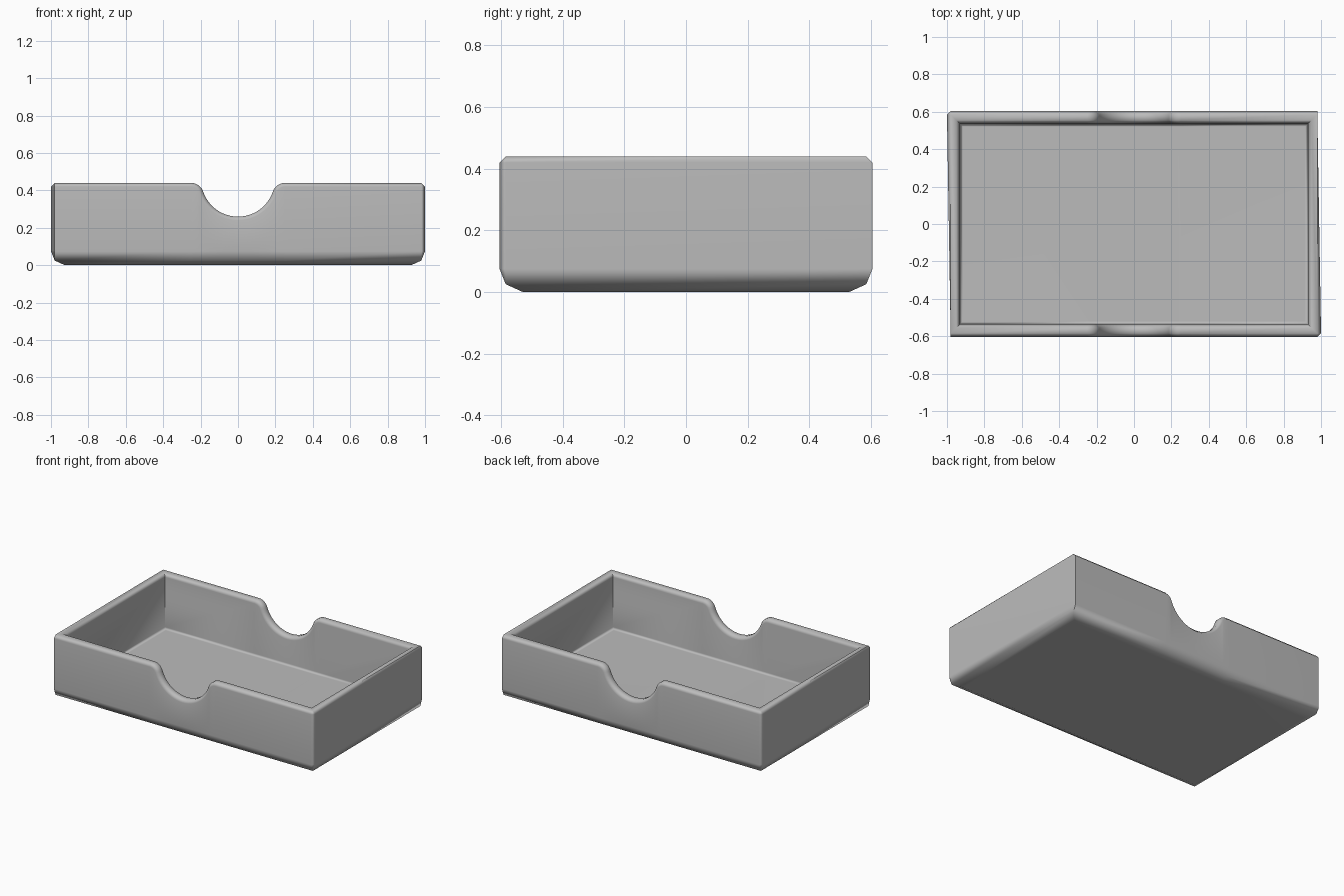
import bpy, bmesh
from math import sin, cos, atan2, hypot, pi

cube = bpy.data.objects.get("Cube")
if cube:
    bpy.data.objects.remove(cube, do_unlink=True)

HALF_X, HALF_Y, HEIGHT = 1.0, 0.605, 0.44
SCOOP_R, SCOOP_Z = 0.197, 0.457       # finger notch circle
LIP_R, LIP_X = 0.067, 0.25            # rounding where notch meets rim
BEVEL = 0.02

grey = bpy.data.materials.new("warm_free_grey")
grey.name = "plain_grey"
grey.use_nodes = True
color = (0.5, 0.5, 0.5, 1)
grey.diffuse_color = color
grey.node_tree.nodes["Principled BSDF"].inputs["Base Color"].default_value = color


def rim_curve(drop):
    """Notched rim from -x to +x, offset inward by drop."""
    lip_z = HEIGHT - LIP_R
    swing = atan2(LIP_X, SCOOP_Z - lip_z)
    right = []
    for i in range(13):
        a = swing * i / 12
        r = SCOOP_R + drop
        right.append((r * sin(a), SCOOP_Z - r * cos(a)))
    for i in range(1, 8):
        a = swing * (1 - i / 7)
        r = LIP_R - drop
        right.append((LIP_X - r * sin(a), lip_z + r * cos(a)))
    return [(-x, z) for x, z in reversed(right[1:])] + right


def ring(bm, inset, z=None, drop=BEVEL):
    """One closed loop around the tray; follows the rim when z is None."""
    hx, hy = HALF_X - inset, HALF_Y - inset
    cut = max(BEVEL - inset, 0.0)
    end_z = HEIGHT - drop if z is None else z
    side = [(x, h if z is None else z) for x, h in rim_curve(drop)]
    half = [(-hx + cut, -hy, end_z)]
    half += [(x, -hy, h) for x, h in side]
    half += [(hx - cut, -hy, end_z), (hx, -hy + cut, end_z)]
    loop = half + [(-x, -y, h) for x, y, h in half]
    return [bm.verts.new(p) for p in loop]


# Tray: rings from the underside, over the rim, down to the inside floor
bm = bmesh.new()
rings = [
    ring(bm, 0.075, 0.0),
    ring(bm, 0.02, 0.025),
    ring(bm, 0.0, 0.075),
    ring(bm, 0.0),
    ring(bm, 0.02, drop=0.0),
    ring(bm, 0.05, drop=0.0),
    ring(bm, 0.07),
    ring(bm, 0.07, 0.078),
    ring(bm, 0.085, 0.063),
]
for low, high in zip(rings, rings[1:]):
    n = len(low)
    for i in range(n):
        j = (i + 1) % n
        bm.faces.new((low[i], low[j], high[j], high[i]))
bm.faces.new(list(reversed(rings[0])))
bm.faces.new(rings[-1])
bmesh.ops.remove_doubles(bm, verts=bm.verts, dist=0.0005)
bmesh.ops.recalc_face_normals(bm, faces=bm.faces)

mesh = bpy.data.meshes.new("tray")
bm.to_mesh(mesh)
bm.free()
mesh.materials.append(grey)
tray = bpy.data.objects.new("tray", mesh)
bpy.context.collection.objects.link(tray)

# Smooth bevels with flat broad faces
bpy.ops.object.select_all(action="DESELECT")
tray.select_set(True)
bpy.context.view_layer.objects.active = tray
bpy.ops.object.shade_smooth_by_angle(angle=pi / 3)
weighted = tray.modifiers.new("flat_faces", "WEIGHTED_NORMAL")
weighted.keep_sharp = True
